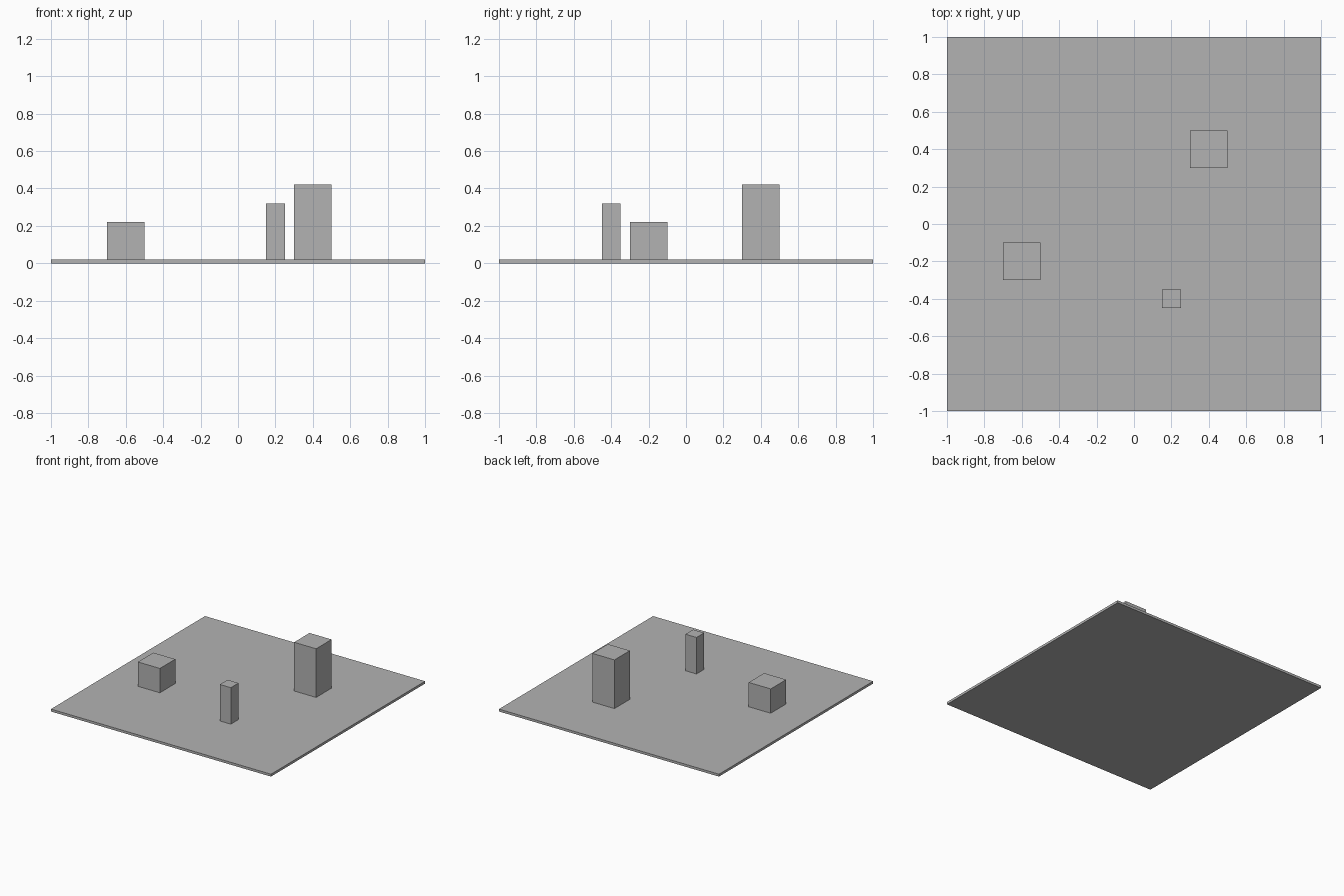
import bpy

cube = bpy.data.objects.get("Cube")
if cube:
    bpy.data.objects.remove(cube, do_unlink=True)

# One plain grey for every part
grey = bpy.data.materials.new("plain grey")
grey.use_nodes = True
colour = (0.45, 0.45, 0.45, 1)
grey.diffuse_color = colour
grey.node_tree.nodes["Principled BSDF"].inputs["Base Color"].default_value = colour


def box(name, x, y, bottom, width, height):
    """Square-based box standing on the given height."""
    bpy.ops.mesh.primitive_cube_add(size=1, location=(x, y, bottom + height / 2))
    obj = bpy.context.object
    obj.name = name
    obj.scale = (width, width, height)
    bpy.ops.object.transform_apply(location=False, rotation=False, scale=True)
    obj.data.materials.append(grey)
    return obj


# Thin ground slab
SLAB = 0.02
box("ground_slab", 0, 0, 0, 2, SLAB)

# Blocks standing on the slab
box("low_block", -0.6, -0.2, SLAB, 0.2, 0.2)
box("slim_pillar", 0.2, -0.4, SLAB, 0.1, 0.3)
box("tall_block", 0.4, 0.4, SLAB, 0.2, 0.4)
